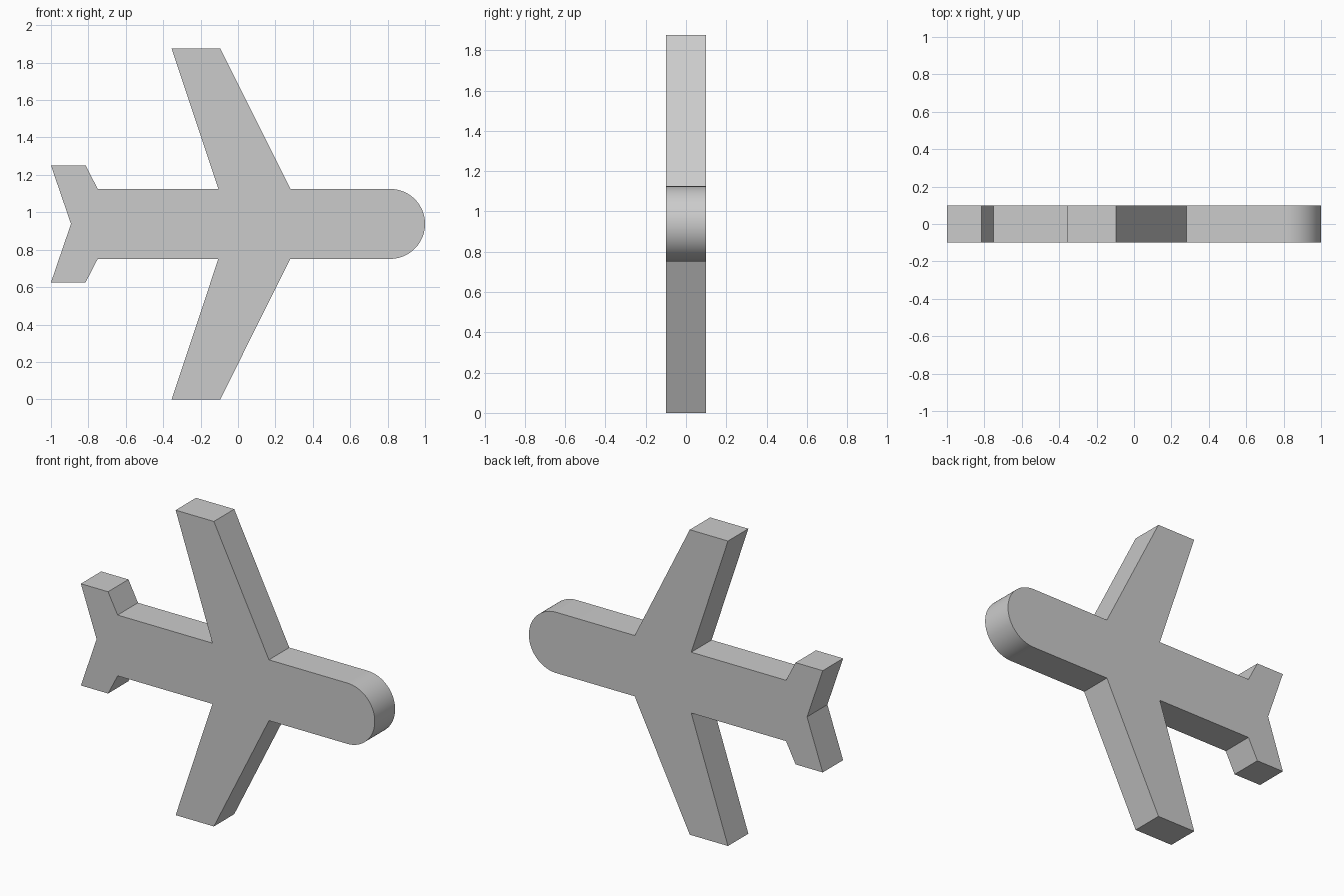
import bpy, bmesh, math

if "Cube" in bpy.data.objects:
    bpy.data.objects.remove(bpy.data.objects["Cube"])

MID_Z = 0.938      # height of the fuselage centre line
RADIUS = 0.187     # fuselage half height and nose radius
DEPTH = 0.198      # plate thickness
ARC = 24           # segments in the upper quarter of the nose

# Upper half outline as (x, height above centre line), nose to tail
half = [(1 - RADIUS + RADIUS * math.cos(a), RADIUS * math.sin(a))
        for a in (i * math.pi / 2 / ARC for i in range(ARC + 1))]
half += [(0.28, RADIUS), (-0.095, 0.938), (-0.355, 0.938), (-0.105, RADIUS),   # wing
         (-0.75, RADIUS), (-0.815, 0.313), (-1.0, 0.313), (-0.893, 0.0)]       # tail fin

# Mirror for the lower half, sharing the nose and tail notch points
outline = half + [(x, -h) for x, h in reversed(half[1:-1])]

# Extrude the outline into a flat plate
bm = bmesh.new()
face = bm.faces.new([bm.verts.new((x, -DEPTH / 2, MID_Z + h)) for x, h in outline])
extruded = bmesh.ops.extrude_face_region(bm, geom=[face], use_keep_orig=True)
bmesh.ops.translate(bm, vec=(0, DEPTH, 0),
                    verts=[g for g in extruded["geom"] if isinstance(g, bmesh.types.BMVert)])
bmesh.ops.recalc_face_normals(bm, faces=bm.faces)

mesh = bpy.data.meshes.new("airplane_plate")
bm.to_mesh(mesh)
bm.free()
plane = bpy.data.objects.new("airplane_plate", mesh)
bpy.context.collection.objects.link(plane)

# Smooth nose, sharp edges elsewhere
bpy.context.view_layer.objects.active = plane
plane.select_set(True)
bpy.ops.object.shade_smooth_by_angle(angle=math.radians(20))
